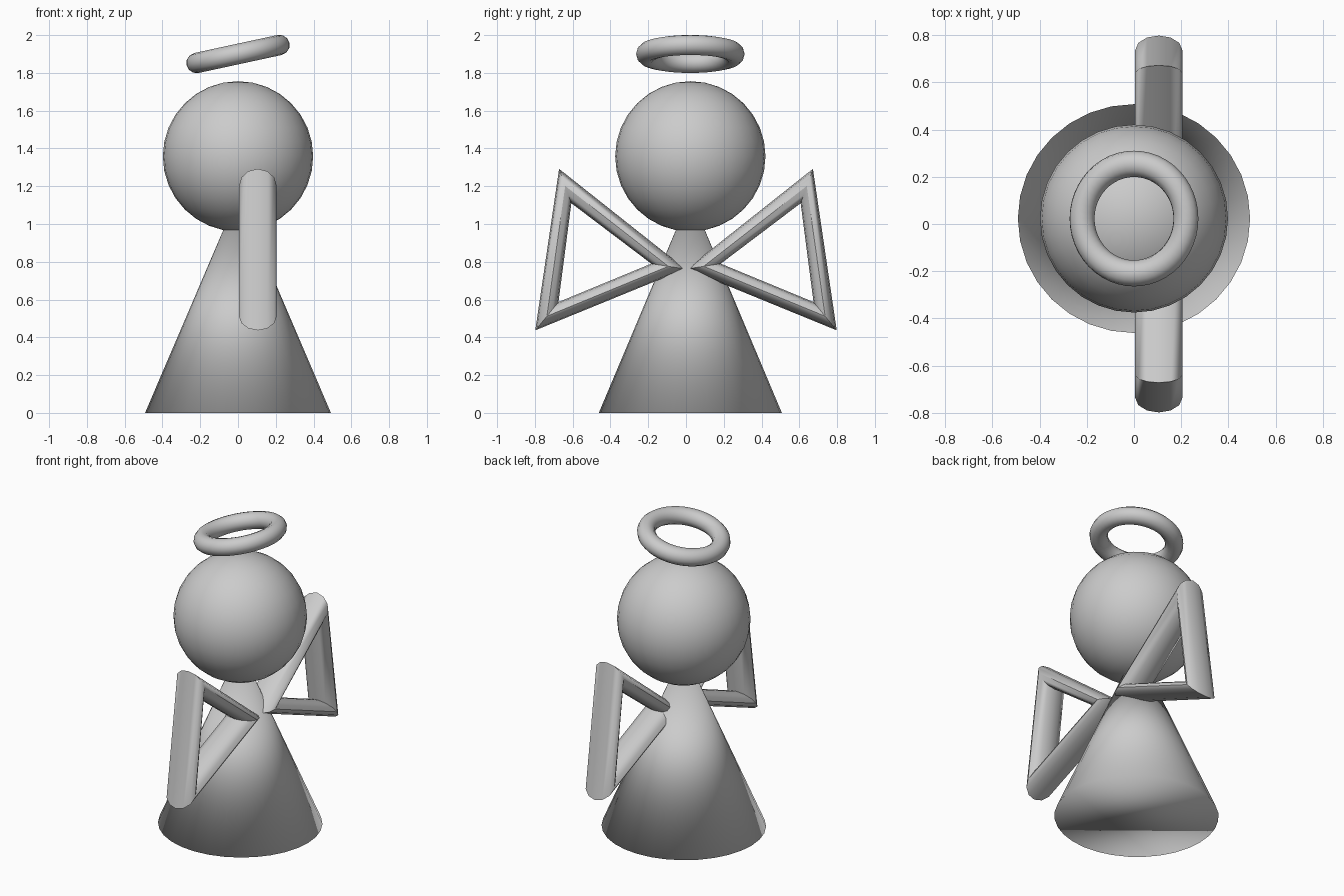
import bpy, math
from mathutils import Vector

if "Cube" in bpy.data.objects:
    bpy.data.objects.remove(bpy.data.objects["Cube"])

CY = 0.023  # body axis sits slightly behind centre


def finish(name, smooth_angle=None):
    obj = bpy.context.object
    obj.name = name
    if smooth_angle is None:
        bpy.ops.object.shade_smooth()
    else:
        bpy.ops.object.shade_smooth_by_angle(angle=math.radians(smooth_angle))
    return obj


# Robe: plain cone whose tip is hidden inside the head
bpy.ops.mesh.primitive_cone_add(vertices=32, radius1=0.492, radius2=0, depth=1.15,
                                location=(0, CY, 0.575))
robe = finish("robe")
robe.scale.y = 0.985

# Head
bpy.ops.mesh.primitive_uv_sphere_add(segments=32, ring_count=16, radius=0.398,
                                     location=(0, CY, 1.358))
finish("head")

# Halo: tilted ring above the head
bpy.ops.mesh.primitive_torus_add(major_segments=48, minor_segments=12,
                                 major_radius=0.225, minor_radius=0.054,
                                 location=(0, CY, 1.9),
                                 rotation=(0, math.radians(-12.2), 0))
halo = finish("halo")
halo.scale.y = 1.03

# Wings: three-cornered tube rings, wide in x; (y, z) of outer and inner corners
OUTER = [(0.003, 0.762), (0.798, 0.437), (0.672, 1.292)]
INNER = [(0.184, 0.790), (0.675, 0.587), (0.607, 1.110)]
WING_X, HALF_WIDTH, SIDES = 0.105, 0.1, 12


def wing(name, side):
    verts, faces = [], []
    for o, i in zip(OUTER, INNER):
        o, i = Vector(o), Vector(i)
        mid, reach = (o + i) / 2, (o - i) / 2
        for k in range(SIDES):
            a = math.tau * k / SIDES
            p = mid + reach * math.cos(a)
            verts.append((WING_X + HALF_WIDTH * math.sin(a), side * p.x, p.y))
    for c in range(3):
        for k in range(SIDES):
            n, d = (k + 1) % SIDES, (c + 1) % 3
            f = [c * SIDES + k, d * SIDES + k, d * SIDES + n, c * SIDES + n]
            faces.append(f if side < 0 else f[::-1])
    mesh = bpy.data.meshes.new(name)
    mesh.from_pydata(verts, [], faces)
    obj = bpy.data.objects.new(name, mesh)
    bpy.context.collection.objects.link(obj)
    bpy.ops.object.select_all(action='DESELECT')
    obj.select_set(True)
    bpy.context.view_layer.objects.active = obj
    # consistent outward normals
    bpy.ops.object.mode_set(mode='EDIT')
    bpy.ops.mesh.select_all(action='SELECT')
    bpy.ops.mesh.normals_make_consistent(inside=False)
    bpy.ops.object.mode_set(mode='OBJECT')
    finish(name, 50)


wing("wing_left", -1)
wing("wing_right", 1)
